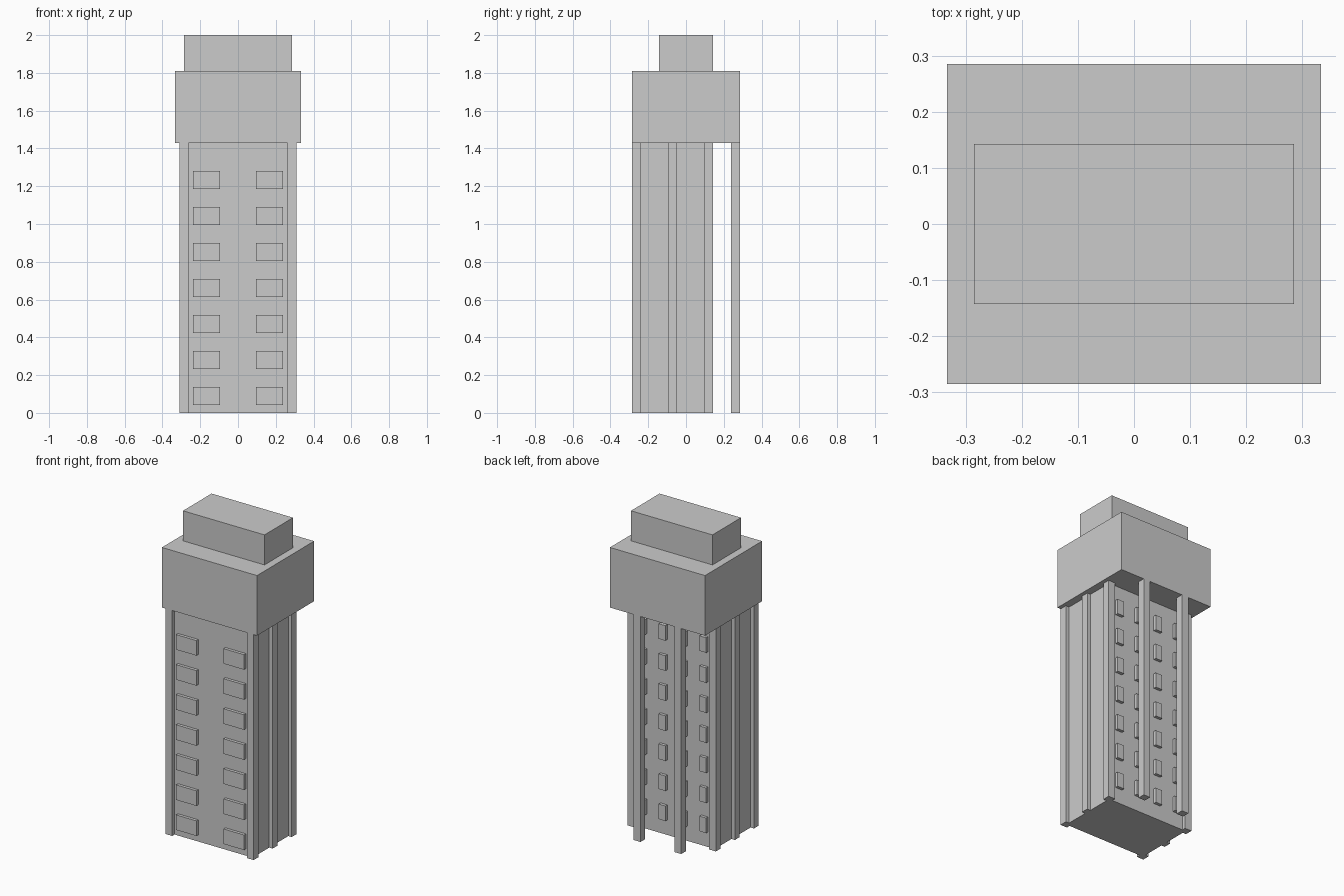
import bpy

if "Cube" in bpy.data.objects:
    bpy.data.objects.remove(bpy.data.objects["Cube"])

U = 2 / 21  # model module: the tower is 21 modules tall


def box(name, x, y, z):
    """Box from (min, max) ranges given in modules."""
    bpy.ops.mesh.primitive_cube_add(
        size=1, location=[(r[0] + r[1]) / 2 * U for r in (x, y, z)])
    ob = bpy.context.object
    ob.name = name
    ob.scale = [(r[1] - r[0]) * U for r in (x, y, z)]
    bpy.ops.object.transform_apply(location=False, rotation=False, scale=True)
    return ob


def around(c, half):
    return (c - half, c + half)


SHAFT_TOP = 15

# Main masses
box("tower_shaft", (-3, 3), (-2.75, 1.25), (0, SHAFT_TOP))
box("upper_block", (-3.5, 3.5), (-3, 3), (SHAFT_TOP, 19))
box("roof_cap", (-3, 3), (-1.5, 1.5), (19, 21))

# Half-embedded columns along both sides, and free-standing rear columns
for side, sx in (("left", -1), ("right", 1)):
    for place, y in (("front", -2.75), ("middle", -0.75), ("back", 1.25)):
        box(f"{place}_{side}_column", around(sx * 3, 0.25), around(y, 0.25), (0, SHAFT_TOP))
    box(f"rear_{side}_pillar", around(sx * 1.5, 0.25), (2.5, 3), (0, SHAFT_TOP))

# Seven storeys of windows: two wide in front, four narrow at the back
for floor in range(7):
    for x in (-1.75, 1.75):
        box("front_window", around(x, 0.75), (-2.95, -2.65), around(0.95 + 2 * floor, 0.5))
    for x in (-2.25, -0.75, 0.75, 2.25):
        box("back_window", around(x, 0.25), (1.15, 1.45), around(1.5 + 2 * floor, 0.5))
